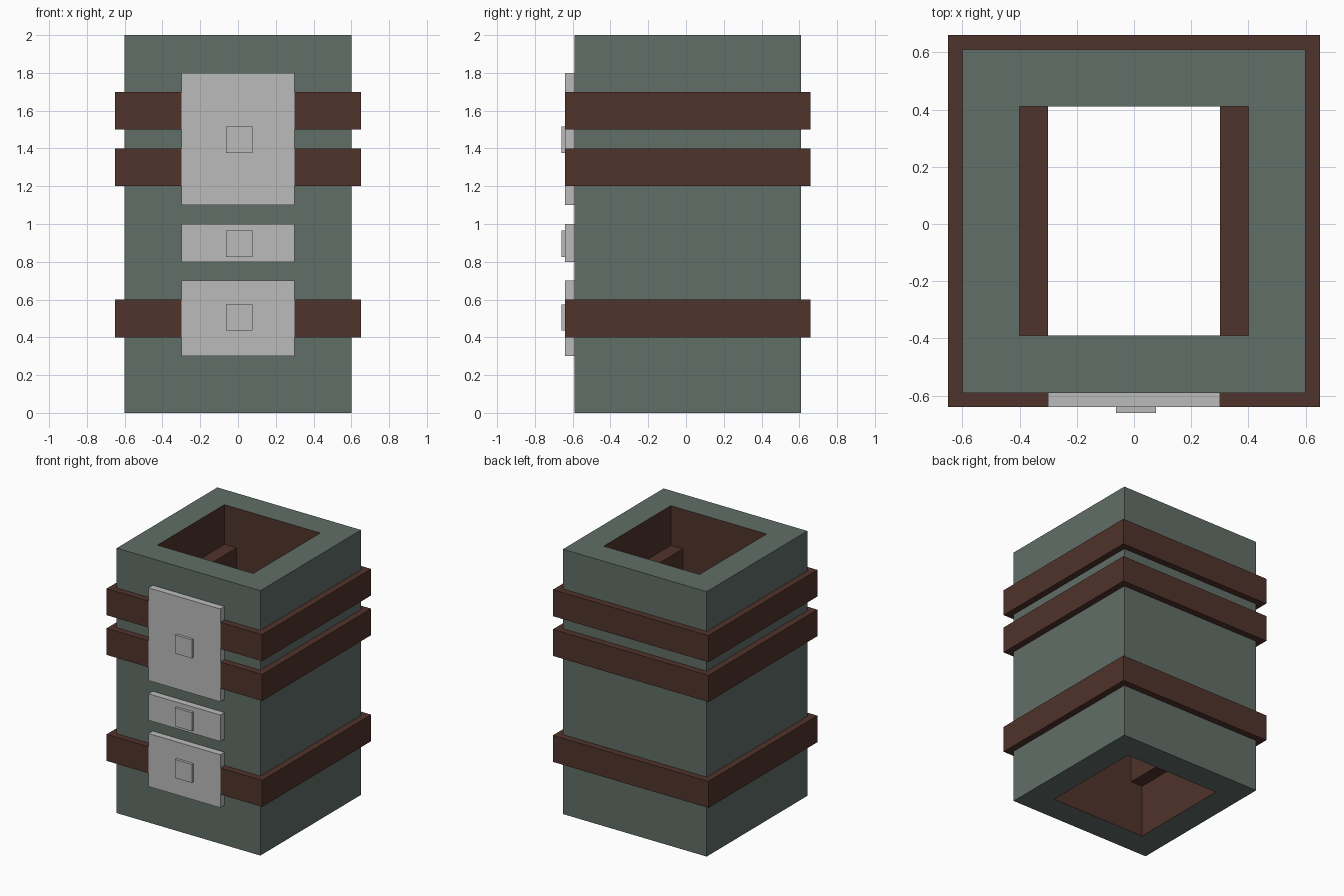
import bpy
import bmesh

cube = bpy.data.objects.get("Cube")
if cube:
    bpy.data.objects.remove(cube, do_unlink=True)


def material(name, rgb):
    m = bpy.data.materials.new(name)
    m.use_nodes = True
    m.diffuse_color = (*rgb, 1)
    m.node_tree.nodes["Principled BSDF"].inputs["Base Color"].default_value = (*rgb, 1)
    return m


GREEN = material("grey green", (0.122, 0.156, 0.138))
BROWN = material("dark brown", (0.082, 0.033, 0.025))
GREY = material("light grey", (0.5, 0.5, 0.5))


def add_object(name, bm, *mats):
    bmesh.ops.recalc_face_normals(bm, faces=bm.faces)
    mesh = bpy.data.meshes.new(name)
    bm.to_mesh(mesh)
    bm.free()
    for m in mats:
        mesh.materials.append(m)
    obj = bpy.data.objects.new(name, mesh)
    bpy.context.collection.objects.link(obj)
    return obj


def prism(name, outline, z0, z1, mat):
    """Extrude a flat outline from z0 up to z1."""
    bm = bmesh.new()
    face = bm.faces.new([bm.verts.new((x, y, z0)) for x, y in outline])
    ext = bmesh.ops.extrude_face_region(bm, geom=[face])
    verts = [g for g in ext["geom"] if isinstance(g, bmesh.types.BMVert)]
    bmesh.ops.translate(bm, verts=verts, vec=(0, 0, z1 - z0))
    return add_object(name, bm, mat)


def rect(x0, x1, y0, y1):
    return [(x0, y0), (x1, y0), (x1, y1), (x0, y1)]


# Hollow square body, open at both ends, with a brown lining
CY = 0.01
bm = bmesh.new()
loops = {}
for half in (0.6, 0.4):
    for z in (0, 2):
        pts = rect(-half, half, CY - half, CY + half)
        loops[half, z] = [bm.verts.new((x, y, z)) for x, y in pts]
walls = [((0.6, 0), (0.6, 2), 0), ((0.6, 2), (0.4, 2), 0),
         ((0.4, 2), (0.4, 0), 1), ((0.4, 0), (0.6, 0), 0)]
for a, b, index in walls:
    for i in range(4):
        j = (i + 1) % 4
        f = bm.faces.new((loops[a][i], loops[a][j], loops[b][j], loops[b][i]))
        f.material_index = index
add_object("body", bm, GREEN, BROWN)

# Bands wrapping the body, open at the front, each with a pair of inner ledges
FRONT, FACE, BACK = -0.64, -0.59, 0.61
band_outline = [(0.3, FRONT), (0.65, FRONT), (0.65, 0.66), (-0.65, 0.66),
                (-0.65, FRONT), (-0.3, FRONT), (-0.3, FACE), (-0.6, FACE),
                (-0.6, BACK), (0.6, BACK), (0.6, FACE), (0.3, FACE)]
for level, z0 in (("lower", 0.4), ("middle", 1.2), ("upper", 1.5)):
    prism(f"{level}_band", band_outline, z0, z0 + 0.2, BROWN)
    prism(f"{level}_ledge_left", rect(0.3, 0.4, -0.39, 0.41), z0, z0 + 0.2, BROWN)
    prism(f"{level}_ledge_right", rect(-0.4, -0.3, -0.39, 0.41), z0, z0 + 0.2, BROWN)

# Front plates, each with a small square button
for level, z0, z1, b0 in (("lower", 0.3, 0.7, 0.435),
                          ("middle", 0.8, 1.0, 0.825),
                          ("upper", 1.1, 1.8, 1.375)):
    prism(f"{level}_plate", rect(-0.3, 0.3, FRONT, FACE), z0, z1, GREY)
    prism(f"{level}_button", rect(-0.063, 0.077, -0.66, FRONT), b0, b0 + 0.14, GREY)
